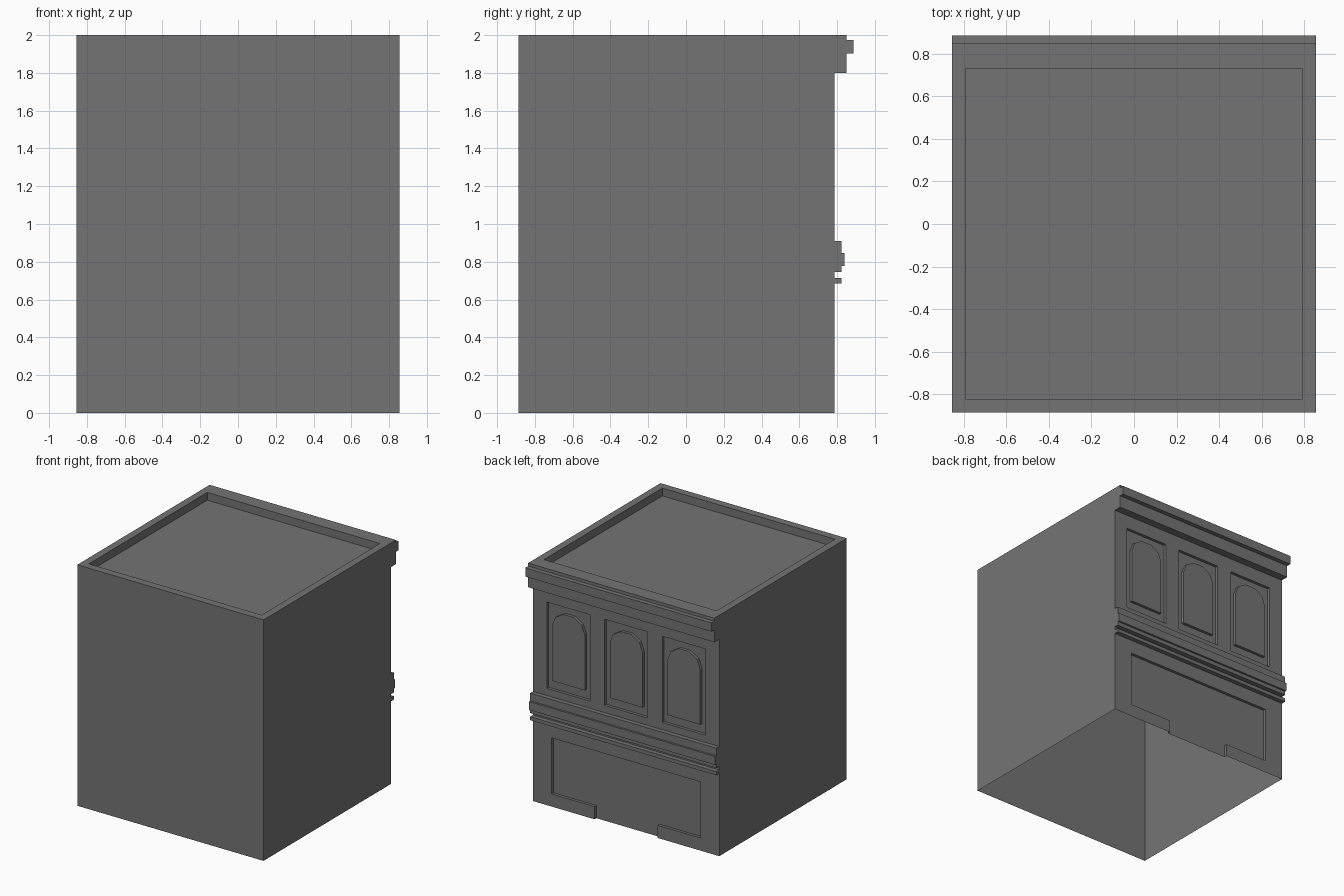
import bpy, bmesh, math

if "Cube" in bpy.data.objects:
    bpy.data.objects.remove(bpy.data.objects["Cube"])

W = 0.855        # half width
WALL = 0.785     # facade plane (y)
DEPTH = 0.024    # facade recess depth

stone = bpy.data.materials.new("dark_stone")
stone.diffuse_color = (0.175, 0.175, 0.175, 1)
stone.use_nodes = True
stone.node_tree.nodes["Principled BSDF"].inputs["Base Color"].default_value = stone.diffuse_color


def prism(name, pts, place, a, b, open_start=False):
    """Extrude a closed 2D outline from a to b; place(u, v, t) gives 3D."""
    bm = bmesh.new()
    rings = [[bm.verts.new(place(u, v, t)) for u, v in pts] for t in (a, b)]
    n = len(pts)
    for i in range(n):
        j = (i + 1) % n
        bm.faces.new((rings[0][i], rings[0][j], rings[1][j], rings[1][i]))
    start = bm.faces.new(rings[0][::-1])
    bm.faces.new(rings[1])
    bmesh.ops.recalc_face_normals(bm, faces=bm.faces)
    if open_start:
        bmesh.ops.delete(bm, geom=[start], context='FACES_ONLY')
    me = bpy.data.meshes.new(name)
    bm.to_mesh(me)
    bm.free()
    me.materials.append(stone)
    ob = bpy.data.objects.new(name, me)
    bpy.context.collection.objects.link(ob)
    return ob


def along_x(u, v, t): return (t, u, v)
def along_y(u, v, t): return (u, t, v)
def along_z(u, v, t): return (u, v, t)


def rect(u0, u1, v0, v1):
    return [(u0, v0), (u1, v0), (u1, v1), (u0, v1)]


# Building block: side profile with string courses and cornice
profile = [(-0.887, 0), (WALL, 0),
           (WALL, 0.685), (0.822, 0.685), (0.822, 0.715), (WALL, 0.715),
           (WALL, 0.745), (0.822, 0.745), (0.822, 0.777), (0.838, 0.777),
           (0.838, 0.847), (0.822, 0.847), (0.822, 0.91), (WALL, 0.91),
           (WALL, 1.80), (0.85, 1.80), (0.85, 1.902), (0.887, 1.902),
           (0.887, 1.975), (0.85, 1.975), (0.85, 2.0), (-0.887, 2.0)]
body = prism("building_body", profile, along_x, -W, W)

# Cutters: sunken roof, shopfront with doorway, window bays
shop = [(-0.685, 0.105), (-0.29, 0.105), (-0.29, -0.1), (0.29, -0.1),
        (0.29, 0.105), (0.685, 0.105), (0.685, 0.57), (-0.685, 0.57)]
bays = (-0.53, 0.0, 0.53)
cutters = [prism("roof_cutter", rect(-0.793, 0.793, -0.823, 0.73), along_z, 1.935, 2.1),
           prism("shopfront_cutter", shop, along_y, WALL - DEPTH, 0.95)]
for x in bays:
    cutters.append(prism("window_cutter", rect(x - 0.198, x + 0.198, 0.97, 1.685),
                         along_y, WALL - DEPTH, 0.95))
for c in cutters:
    c.hide_render = True
    m = body.modifiers.new(c.name, 'BOOLEAN')
    m.operation = 'DIFFERENCE'
    m.solver = 'EXACT'
    m.object = c

# Apply the cuts, then open the underside
deps = bpy.context.evaluated_depsgraph_get()
result = bpy.data.meshes.new_from_object(body.evaluated_get(deps))
body.modifiers.clear()
body.data = result
for c in cutters:
    bpy.data.objects.remove(c)
bm = bmesh.new()
bm.from_mesh(result)
floor = [f for f in bm.faces if all(abs(v.co.z) < 1e-4 for v in f.verts)]
bmesh.ops.delete(bm, geom=floor, context='FACES')
bm.to_mesh(result)
bm.free()

# Raised arched window panels
SEG = 5
for i, x in enumerate(bays):
    arch = [(x - 0.15, 1.045), (x + 0.15, 1.045)]
    for k in range(SEG + 1):
        a = math.pi * k / SEG
        arch.append((x + 0.15 * math.cos(a), 1.505 + 0.125 * math.sin(a)))
    prism(f"arched_window_{i + 1}", arch, along_y, WALL - DEPTH, WALL, open_start=True)
